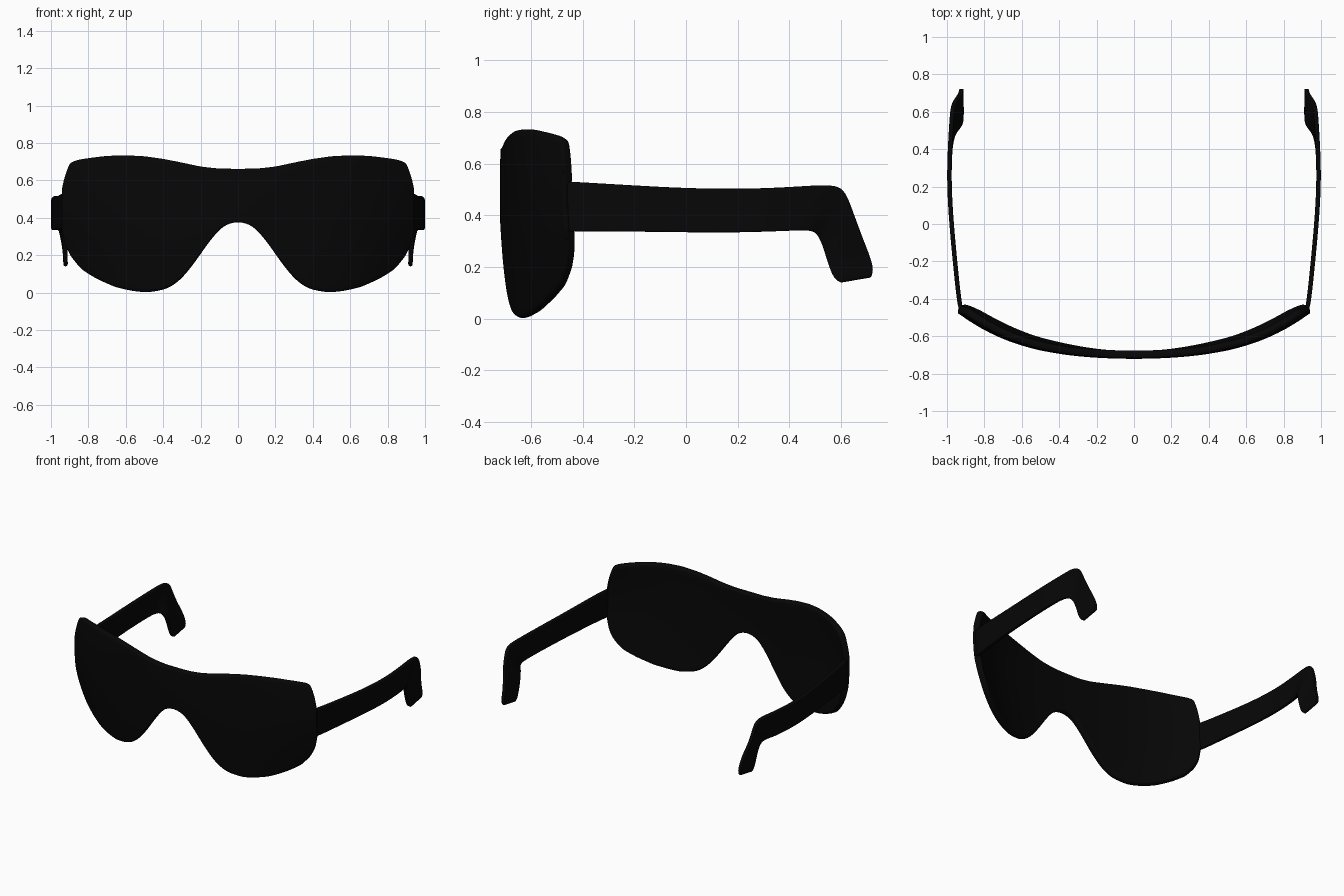
import bpy

if "Cube" in bpy.data.objects:
    bpy.data.objects.remove(bpy.data.objects["Cube"])

black = bpy.data.materials.new("glossy black")
black.diffuse_color = (0.002, 0.002, 0.002, 1)
black.use_nodes = True
black.node_tree.nodes["Principled BSDF"].inputs["Base Color"].default_value = black.diffuse_color
ROWS = (0, 0.04, 0.25, 0.5, 0.75, 0.96, 1)


def lerp(table, x):
    """Read a height off a list of (x, z) profile points."""
    for (x0, z0), (x1, z1) in zip(table, table[1:]):
        if x <= x1:
            return z0 + (z1 - z0) * (x - x0) / (x1 - x0)
    return table[-1][1]


def mirrored_sheet(name, columns, thickness):
    """Skin columns of points, mirror in x, thicken and round off."""
    n = len(columns[0])
    verts = [p for col in columns for p in col]
    faces = [(i * n + j, (i + 1) * n + j, (i + 1) * n + j + 1, i * n + j + 1)
             for i in range(len(columns) - 1) for j in range(n - 1)]
    mesh = bpy.data.meshes.new(name)
    mesh.from_pydata(verts, [], faces)
    mesh.materials.append(black)
    mesh.shade_smooth()
    obj = bpy.data.objects.new(name, mesh)
    bpy.context.collection.objects.link(obj)
    mirror = obj.modifiers.new("mirror", 'MIRROR')
    mirror.merge_threshold = 0.001
    solid = obj.modifiers.new("thickness", 'SOLIDIFY')
    solid.thickness, solid.offset = thickness, 0
    sub = obj.modifiers.new("round", 'SUBSURF')
    sub.levels = sub.render_levels = 2
    return obj


# Wraparound shield lens: upper and lower outline, bent around the face
top = [(0, .662), (.1, .663), (.2, .674), (.3, .696), (.4, .716), (.5, .73),
       (.6, .735), (.7, .732), (.8, .719), (.86, .708), (.89, .693),
       (.912, .635), (.925, .58), (.934, .53)]
bottom = [(0, .380), (.06, .365), (.1, .335), (.15, .277), (.2, .205),
          (.25, .135), (.3, .075), (.35, .034), (.4, .012), (.48, 0),
          (.55, .005), (.65, .027), (.75, .072), (.83, .124), (.88, .187),
          (.912, .25), (.925, .31), (.934, .36)]


def lens_point(x, z):
    y = -.70 + .135 * x**2 + .165 * x**4
    return (x, y + (.09 + .7 * x**4) * (z - .48)**2, z)


xs = sorted({p[0] for p in top + bottom})
lens = []
for x in xs:
    hi, lo = lerp(top, x), lerp(bottom, x)
    lens.append([lens_point(x, lo + (hi - lo) * f) for f in ROWS])
mirrored_sheet("shield_lens", lens, 0.042)

# Temples with drooping ear hooks: (x, y, z) of upper edge, then lower edge
sections = [
    ((.922, -.475, .532), (.922, -.475, .336)),
    ((.937, -.40, .528), (.937, -.40, .338)),
    ((.957, -.20, .516), (.957, -.20, .337)),
    ((.976, 0, .505), (.976, 0, .334)),
    ((.988, .20, .502), (.988, .20, .333)),
    ((.986, .35, .507), (.986, .35, .338)),
    ((.981, .45, .513), (.979, .44, .342)),
    ((.975, .57, .52), (.960, .49, .342)),
    ((.971, .613, .50), (.938, .512, .322)),
    ((.967, .637, .44), (.926, .53, .28)),
    ((.955, .666, .36), (.923, .545, .23)),
    ((.928, .697, .28), (.923, .56, .185)),
    ((.922, .730, .195), (.922, .575, .153)),
    ((.922, .716, .158), (.922, .60, .139)),
]
temple = [[tuple(b + (a - b) * f for a, b in zip(up, low)) for f in ROWS]
          for up, low in sections]
mirrored_sheet("temple_arms", temple, 0.024)
